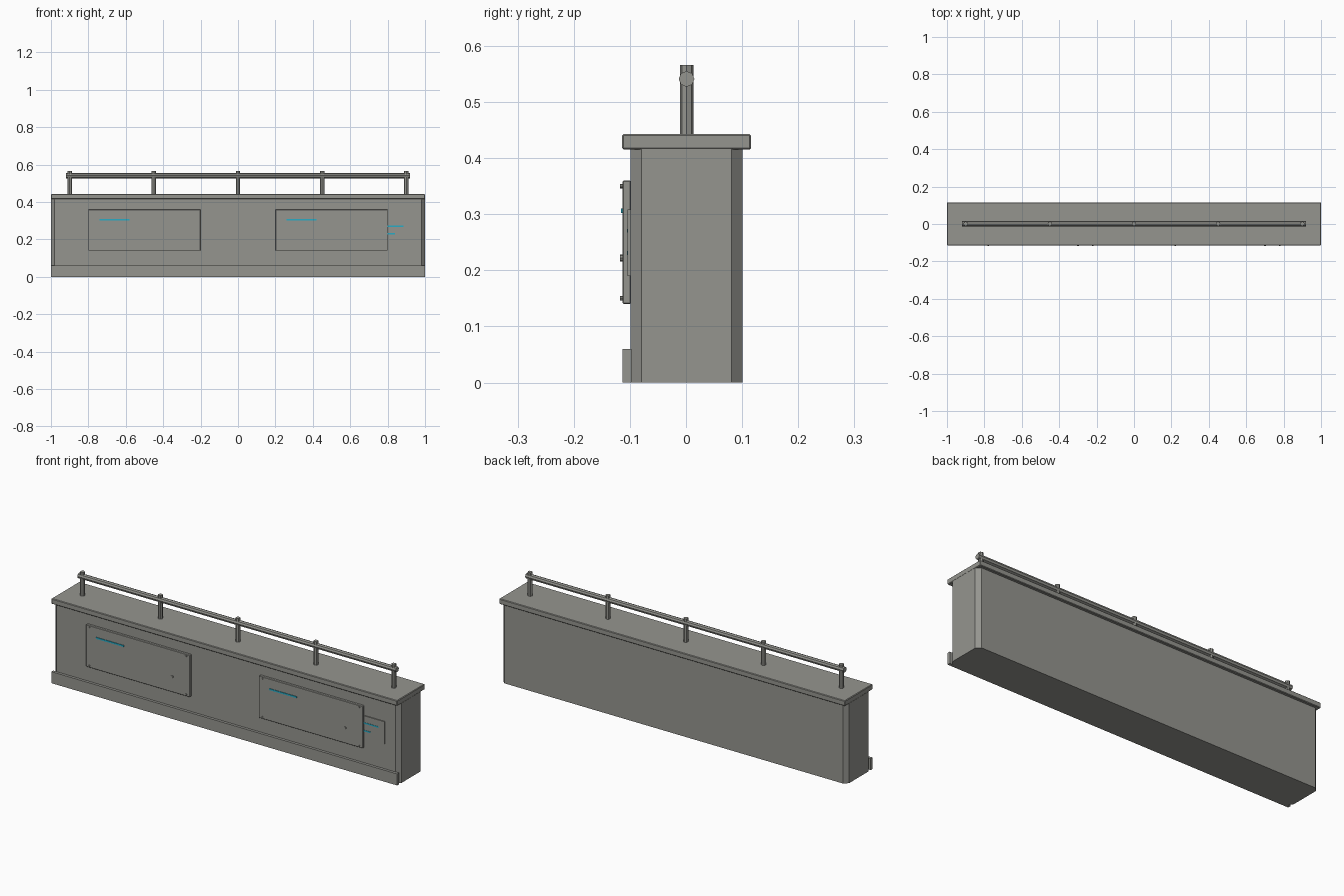
import bpy, bmesh, math

if "Cube" in bpy.data.objects:
    bpy.data.objects.remove(bpy.data.objects["Cube"])

Y0 = 0.001  # small shift that centres the whole model in depth


def material(name, rgb):
    m = bpy.data.materials.new(name)
    m.diffuse_color = (*rgb, 1.0)
    m.use_nodes = True
    m.node_tree.nodes["Principled BSDF"].inputs["Base Color"].default_value = m.diffuse_color
    return m


GREY = material("warm grey concrete", (0.30, 0.30, 0.275))
TEAL = material("teal light", (0.022, 0.41, 0.56))


def finish(name, bm, mat):
    mesh = bpy.data.meshes.new(name)
    bm.to_mesh(mesh)
    bm.free()
    mesh.materials.append(mat)
    ob = bpy.data.objects.new(name, mesh)
    bpy.context.collection.objects.link(ob)
    return ob


def box(name, x, y, z, mat=GREY, bevel=0.0, vertical_only=False):
    """Box from (min, max) ranges, optionally with chamfered edges."""
    bm = bmesh.new()
    bmesh.ops.create_cube(bm, size=1)
    for v in bm.verts:
        v.co = [r[0] + (c + 0.5) * (r[1] - r[0]) for c, r in zip(v.co, (x, y, z))]
        v.co.y += Y0
    if bevel:
        edges = [e for e in bm.edges if not vertical_only
                 or abs(e.verts[0].co.z - e.verts[1].co.z) > 0.01]
        bmesh.ops.bevel(bm, geom=edges, offset=bevel, segments=1,
                        affect='EDGES', profile=0.5)
    return finish(name, bm, mat)


def rod(name, centre, radius, length, axis='Z', sides=8):
    bm = bmesh.new()
    bmesh.ops.create_cone(bm, cap_ends=True, segments=sides, radius1=radius,
                          radius2=radius, depth=length)
    ob = finish(name, bm, GREY)
    ob.location = (centre[0], centre[1] + Y0, centre[2])
    if axis == 'X':
        ob.rotation_euler.y = math.pi / 2
    elif axis == 'Y':
        ob.rotation_euler.x = math.pi / 2
    return ob


# Wall body with chamfered corners, front plinth and cap slab
box("wall_body", (-1, 1), (-0.1, 0.1), (0, 0.417), bevel=0.02, vertical_only=True)
box("front_plinth", (-1, 1), (-0.114, -0.098), (0, 0.06))
box("cap_slab", (-1, 1), (-0.115, 0.115), (0.415, 0.443), bevel=0.003)

# Two access panels with corner bolts, a latch and a light strip
for side, cx in (("left", -0.5), ("right", 0.5)):
    box(side + "_panel", (cx - 0.3, cx + 0.3), (-0.114, -0.099), (0.14, 0.36), bevel=0.002)
    for dx in (-0.28, 0.28):
        for z in (0.15, 0.35):
            rod(side + "_panel_bolt", (cx + dx, -0.115, z), 0.004, 0.008, 'Y')
    rod(side + "_panel_latch", (cx + 0.2, -0.115, 0.222), 0.006, 0.007, 'Y')
    box(side + "_light_strip", (cx - 0.24, cx - 0.08), (-0.117, -0.113),
        (0.302, 0.31), TEAL)

# Small control plate partly behind the right panel
box("control_plate", (0.72, 0.92), (-0.105, -0.099), (0.19, 0.308))
box("control_strip_upper", (0.76, 0.885), (-0.1065, -0.104), (0.267, 0.274), TEAL)
box("control_strip_lower", (0.76, 0.84), (-0.1065, -0.104), (0.227, 0.234), TEAL)

# Railing
for x in (-0.9, -0.45, 0, 0.45, 0.9):
    rod("rail_post", (x, 0, 0.503), 0.012, 0.126)
rod("hand_rail", (0, 0, 0.541), 0.014, 1.84, 'X')
